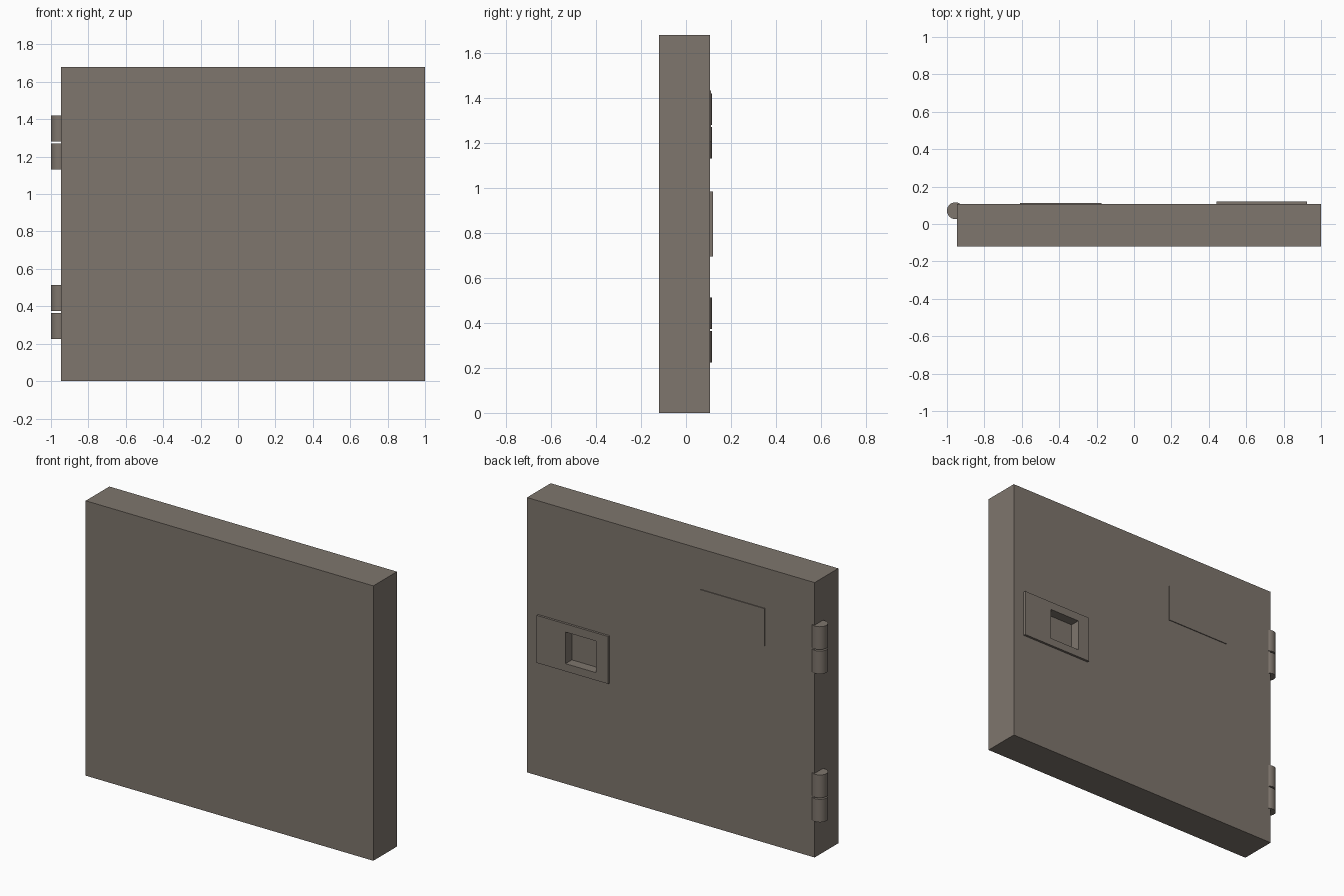
import bpy
import math

if "Cube" in bpy.data.objects:
    bpy.data.objects.remove(bpy.data.objects["Cube"])

grey = bpy.data.materials.new("warm_grey_metal")
grey.diffuse_color = (0.21, 0.18, 0.153, 1)
grey.use_nodes = True
grey.node_tree.nodes["Principled BSDF"].inputs["Base Color"].default_value = grey.diffuse_color

BACK = 0.107  # outer face of the door on the lock side


def box(name, x0, x1, y0, y1, z0, z1):
    bpy.ops.mesh.primitive_cube_add(
        size=1, location=((x0 + x1) / 2, (y0 + y1) / 2, (z0 + z1) / 2))
    ob = bpy.context.object
    ob.name = name
    ob.scale = (x1 - x0, y1 - y0, z1 - z0)
    bpy.ops.object.transform_apply(location=False, rotation=False, scale=True)
    ob.data.materials.append(grey)
    return ob


def cut(ob, cutter):
    mod = ob.modifiers.new("recess", 'BOOLEAN')
    mod.operation = 'DIFFERENCE'
    mod.solver = 'EXACT'
    mod.object = cutter
    bpy.context.view_layer.objects.active = ob
    bpy.ops.object.modifier_apply(modifier=mod.name)


# Door slab, raised latch plate and thin label plate
door = box("door_slab", -0.945, 1.0, -0.121, BACK, 0.0, 1.68)
latch = box("latch_plate", 0.442, 0.925, BACK, 0.121, 0.695, 0.985)
box("label_plate", -0.61, -0.175, BACK, 0.112, 1.205, 1.433)

# Finger recess through the latch plate into the door
cutter = box("recess_cutter", 0.523, 0.73, 0.06, 0.2, 0.742, 0.935)
cutter.hide_render = True
for part in (door, latch):
    cut(part, cutter)
bpy.data.objects.remove(cutter)

# Two hinges, each with a lower and an upper knuckle
for hinge, base in (("lower", 0.225), ("upper", 1.131)):
    for knuckle, z in (("bottom", base), ("top", base + 0.149)):
        bpy.ops.mesh.primitive_cylinder_add(
            vertices=32, radius=0.045, depth=0.14,
            location=(-0.955, 0.071, z + 0.07))
        ob = bpy.context.object
        ob.name = f"{hinge}_hinge_{knuckle}_knuckle"
        ob.data.materials.append(grey)
        bpy.ops.object.shade_smooth_by_angle(angle=math.radians(30))
